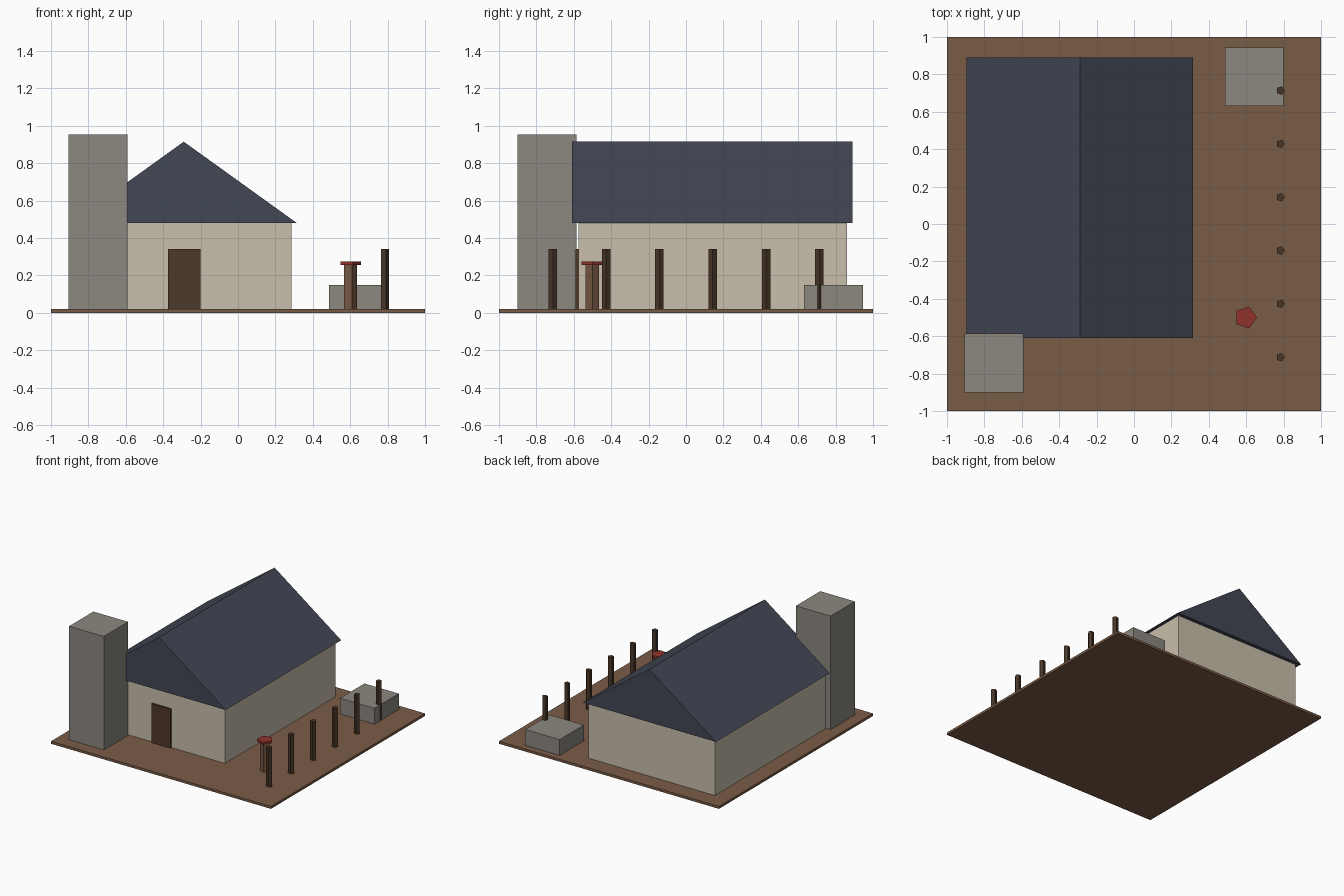
import bpy
import bmesh
from math import cos, sin, tau

if "Cube" in bpy.data.objects:
    bpy.data.objects.remove(bpy.data.objects["Cube"], do_unlink=True)


def material(name, color):
    m = bpy.data.materials.new(name)
    m.use_nodes = True
    m.diffuse_color = (*color, 1)
    bsdf = m.node_tree.nodes["Principled BSDF"]
    bsdf.inputs["Base Color"].default_value = (*color, 1)
    bsdf.inputs["Roughness"].default_value = 0.9
    return m


earth = material("brown earth", (0.195, 0.107, 0.061))
plaster = material("cream plaster", (0.58, 0.52, 0.41))
slate = material("dark slate", (0.055, 0.063, 0.089))
stone = material("grey stone", (0.262, 0.246, 0.216))
door_wood = material("door wood", (0.076, 0.04, 0.023))
post_wood = material("post wood", (0.065, 0.037, 0.021))
stump_wood = material("stump wood", (0.181, 0.093, 0.054))
red = material("dull red", (0.283, 0.032, 0.024))


def extrude(name, outline, direction, mat):
    """Solid made by sweeping a flat outline along a direction."""
    bm = bmesh.new()
    face = bm.faces.new([bm.verts.new(p) for p in outline])
    swept = bmesh.ops.extrude_face_region(bm, geom=[face], use_keep_orig=True)
    verts = [g for g in swept["geom"] if isinstance(g, bmesh.types.BMVert)]
    bmesh.ops.translate(bm, verts=verts, vec=direction)
    bmesh.ops.recalc_face_normals(bm, faces=bm.faces)
    mesh = bpy.data.meshes.new(name)
    bm.to_mesh(mesh)
    bm.free()
    mesh.materials.append(mat)
    obj = bpy.data.objects.new(name, mesh)
    bpy.context.collection.objects.link(obj)
    return obj


def box(name, x, y, z, mat):
    outline = [(x[0], y[0], z[0]), (x[1], y[0], z[0]),
               (x[1], y[1], z[0]), (x[0], y[1], z[0])]
    return extrude(name, outline, (0, 0, z[1] - z[0]), mat)


def column(name, x, y, z, radius, mat, sides=5):
    outline = [(x + radius * cos(tau * i / sides),
                y + radius * sin(tau * i / sides), z[0]) for i in range(sides)]
    return extrude(name, outline, (0, 0, z[1] - z[0]), mat)


GROUND = 0.02
EAVE = 0.48

# Yard and house
box("yard", (-1, 1), (-1, 1), (0, GROUND), earth)
box("walls", (-0.865, 0.285), (-0.575, 0.86), (GROUND, EAVE), plaster)
gable = [(-0.895, -0.61, EAVE), (0.315, -0.61, EAVE), (-0.29, -0.61, 0.915)]
extrude("roof", gable, (0, 1.5, 0), slate)
box("door", (-0.375, -0.2), (-0.59, -0.57), (GROUND, 0.34), door_wood)

# Stonework
box("chimney", (-0.905, -0.59), (-0.9, -0.585), (GROUND, 0.953), stone)
box("stone_block", (0.487, 0.8), (0.63, 0.945), (GROUND, 0.15), stone)

# Fence posts along the left side of the yard
for i in range(6):
    column(f"fence_post_{i + 1}", 0.783, -0.712 + 0.285 * i,
           (GROUND, 0.34), 0.024, post_wood)

# Stump with a red cap
column("stump", 0.597, -0.5, (GROUND, 0.257), 0.038, stump_wood)
column("stump_cap", 0.597, -0.5, (0.257, 0.275), 0.061, red)
